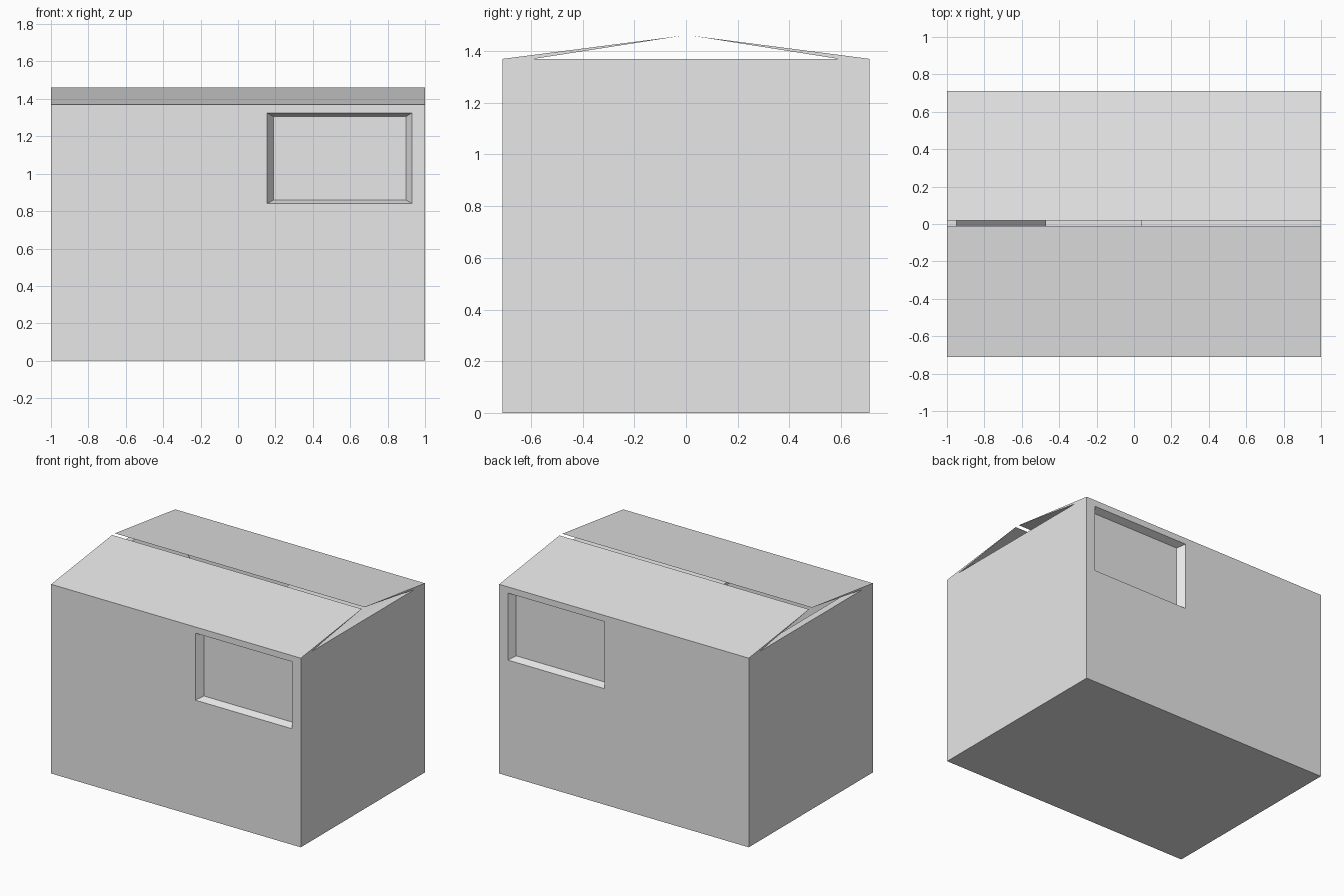
import bpy
import bmesh

if "Cube" in bpy.data.objects:
    bpy.data.objects.remove(bpy.data.objects["Cube"], do_unlink=True)

HALF_X, HALF_Y, WALL_TOP, PEAK = 1.0, 0.71, 1.37, 1.46

grey = bpy.data.materials.new("plain_grey")
grey.use_nodes = True
colour = (0.8, 0.8, 0.8, 1)
grey.diffuse_color = colour
grey.node_tree.nodes["Principled BSDF"].inputs["Base Color"].default_value = colour


def loft(name, start, end):
    """Solid between two matching loops of points."""
    bm = bmesh.new()
    a = [bm.verts.new(p) for p in start]
    b = [bm.verts.new(p) for p in end]
    bm.faces.new(a)
    bm.faces.new(b)
    for i in range(len(a)):
        j = (i + 1) % len(a)
        bm.faces.new((a[i], a[j], b[j], b[i]))
    bmesh.ops.recalc_face_normals(bm, faces=bm.faces)
    mesh = bpy.data.meshes.new(name)
    bm.to_mesh(mesh)
    bm.free()
    mesh.materials.append(grey)
    obj = bpy.data.objects.new(name, mesh)
    bpy.context.collection.objects.link(obj)
    return obj


def rect_z(x, y, z):
    return [(-x, -y, z), (x, -y, z), (x, y, z), (-x, y, z)]


def rect_y(x0, x1, z0, z1, y):
    return [(x0, y, z0), (x1, y, z0), (x1, y, z1), (x0, y, z1)]


def cut(target, cutter):
    cutter.hide_render = True
    mod = target.modifiers.new("cut", "BOOLEAN")
    mod.operation = "DIFFERENCE"
    mod.solver = "EXACT"
    mod.object = cutter
    bpy.context.view_layer.objects.active = target
    bpy.ops.object.modifier_apply(modifier=mod.name)
    bpy.data.objects.remove(cutter, do_unlink=True)


# Open box with thick walls
box = loft("box_body", rect_z(HALF_X, HALF_Y, 0), rect_z(HALF_X, HALF_Y, WALL_TOP))
cut(box, loft("cavity", rect_z(0.95, 0.59, 0.08), rect_z(0.95, 0.59, WALL_TOP + 0.1)))

# Tapered label recess in the front and back walls
for side in (-1, 1):
    # The outer loop overshoots the wall, so it is widened along the same taper
    cut(box, loft("recess",
                  rect_y(0.12, 0.962, 0.82, 1.345, side * (HALF_Y + 0.05)),
                  rect_y(0.19, 0.898, 0.86, 1.305, side * (HALF_Y - 0.05))))


def prism_x(name, profile):
    return loft(name, [(-HALF_X, y, z) for y, z in profile],
                [(HALF_X, y, z) for y, z in profile])


# Long top flaps, thinning to a sharp edge at the middle slit
for name, side, tip in (("front_flap", -1, 0.012), ("back_flap", 1, 0.02)):
    prism_x(name, [(side * HALF_Y, WALL_TOP), (side * tip, PEAK),
                   (side * 0.59, WALL_TOP)])

# Short end flaps folded down inside
for name, hinge, tip, drop in (("right_end_flap", -0.95, -0.47, 0.75),
                               ("left_end_flap", 0.95, 0.04, 0.2)):
    profile = [(hinge, WALL_TOP), (tip, WALL_TOP - drop),
               (tip, WALL_TOP - drop - 0.02), (hinge, WALL_TOP - 0.04)]
    loft(name, [(x, -0.58, z) for x, z in profile],
         [(x, 0.58, z) for x, z in profile])
